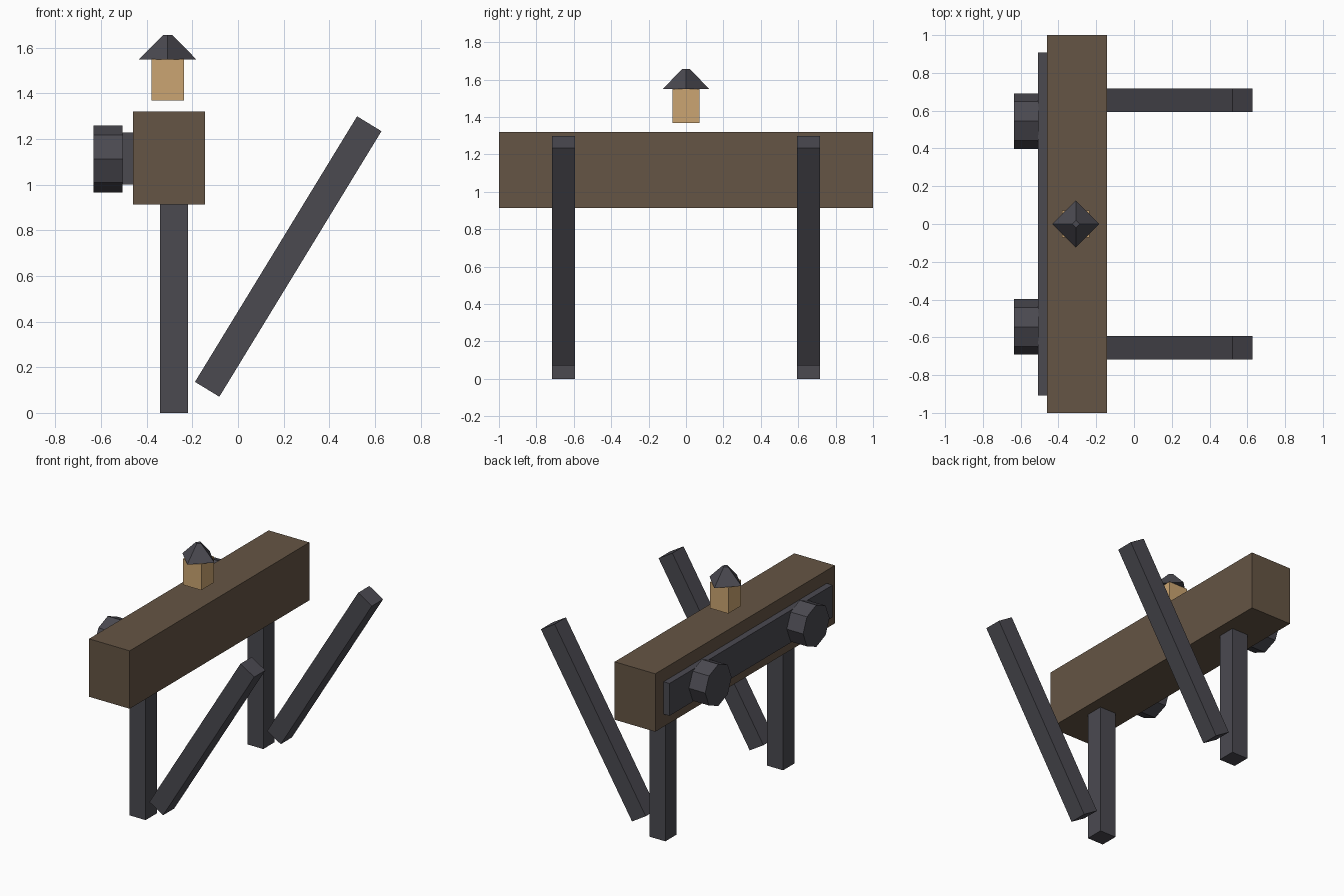
import bpy, bmesh, math
from mathutils import Matrix

if "Cube" in bpy.data.objects:
    bpy.data.objects.remove(bpy.data.objects["Cube"])


def material(name, color):
    m = bpy.data.materials.new(name)
    m.diffuse_color = (*color, 1.0)
    m.use_nodes = True
    m.node_tree.nodes["Principled BSDF"].inputs["Base Color"].default_value = m.diffuse_color
    return m


BROWN = material("brown wood", (0.130, 0.090, 0.058))
DARK = material("dark metal", (0.069, 0.067, 0.081))
TAN = material("tan", (0.597, 0.376, 0.168))


def add(name, bm, mat, loc, rot=None):
    bmesh.ops.transform(bm, matrix=Matrix.Translation(loc) @ (rot or Matrix()), verts=bm.verts)
    bmesh.ops.recalc_face_normals(bm, faces=bm.faces)
    me = bpy.data.meshes.new(name)
    bm.to_mesh(me)
    bm.free()
    me.materials.append(mat)
    ob = bpy.data.objects.new(name, me)
    bpy.context.collection.objects.link(ob)
    return ob


def box(name, mat, loc, size, rot=None):
    bm = bmesh.new()
    bmesh.ops.create_cube(bm, size=1)
    bmesh.ops.scale(bm, vec=size, verts=bm.verts)
    return add(name, bm, mat, loc, rot)


def cone(name, mat, loc, sides, r1, r2, depth, rot=None):
    bm = bmesh.new()
    bmesh.ops.create_cone(bm, cap_ends=True, segments=sides,
                          radius1=r1, radius2=r2, depth=depth)
    return add(name, bm, mat, loc, rot)


# Main beam and the mounting plate on its left side
box("beam", BROWN, (-0.3025, 0, 1.116), (0.317, 2.0, 0.408))
box("side_plate", DARK, (-0.479, 0, 1.115), (0.056, 1.816, 0.228))

# Mirrored pairs: upright posts, leaning bars, octagonal knobs
lean = Matrix.Rotation(math.atan2(0.71, 1.163), 4, 'Y')
side_on = Matrix.Rotation(math.pi / 2, 4, 'Y')
for side, s in (("front", -1), ("back", 1)):
    box(side + "_post", DARK, (-0.28, s * 0.655, 0.465), (0.124, 0.125, 0.93))
    box(side + "_leaning_bar", DARK, (0.22, s * 0.655, 0.685), (0.125, 0.125, 1.363), lean)
    cone(side + "_knob", DARK, (-0.5695, s * 0.545, 1.113), 8, 0.147, 0.147, 0.129, side_on)

# Small lantern floating above the beam, with a four-sided roof
box("lantern_body", TAN, (-0.308, 0, 1.459), (0.144, 0.144, 0.182))
cone("lantern_roof", DARK, (-0.308, 0, 1.6025), 4, 0.125, 0.02, 0.107)
